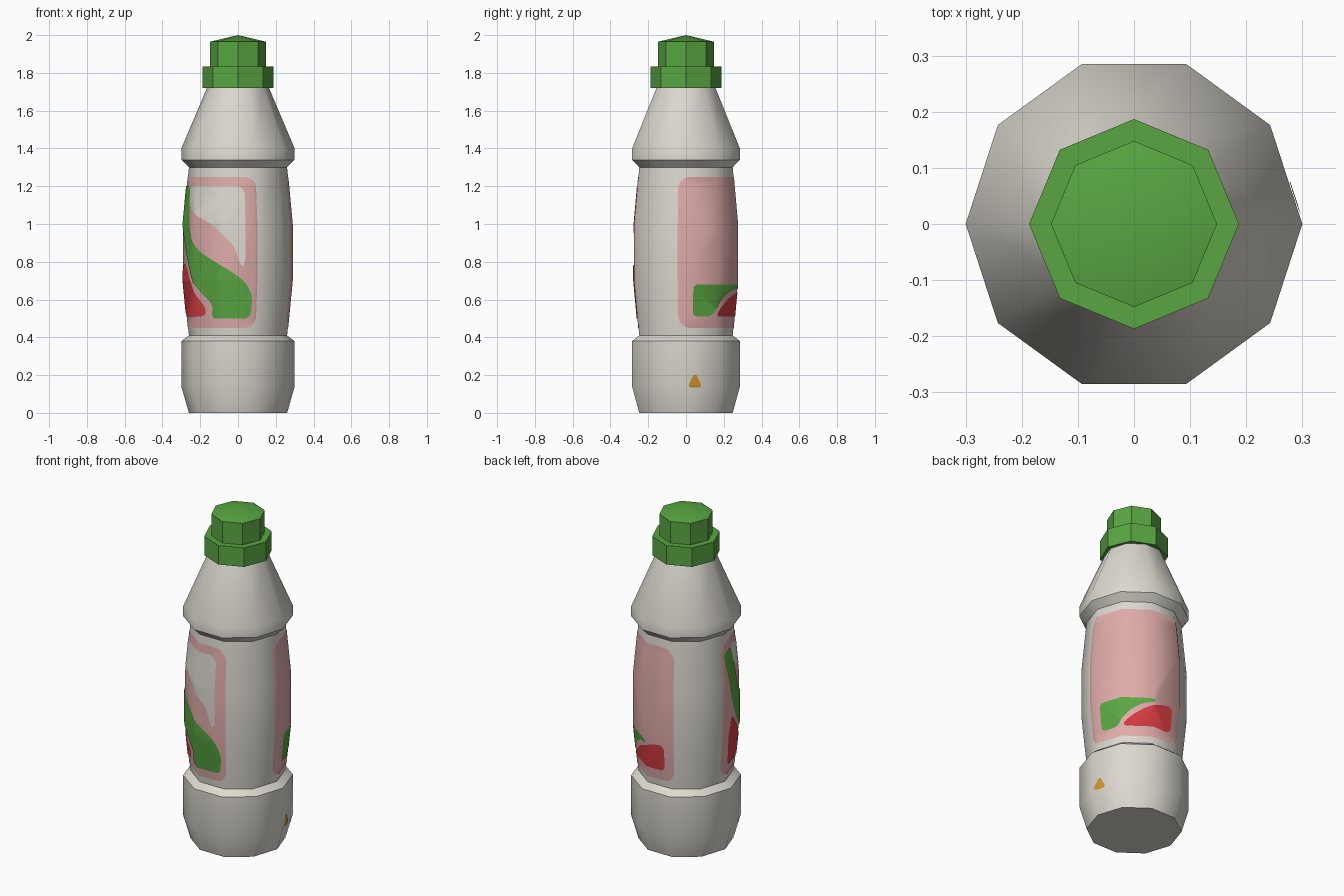
import bpy, bmesh, math

if "Cube" in bpy.data.objects:
    bpy.data.objects.remove(bpy.data.objects["Cube"])

SIDES = 10
ARC = 0.005          # surface length of one degree, used while drawing the label shapes
PROFILE = [(0.26, 0), (0.3, 0.14), (0.3, 0.38), (0.26, 0.41), (0.288, 0.7), (0.288, 1.0),
           (0.26, 1.3), (0.3, 1.34), (0.3, 1.4), (0.16, 1.73)]


def material(name, rgb):
    m = bpy.data.materials.new(name)
    m.diffuse_color = (*rgb, 1)
    m.use_nodes = True
    m.node_tree.nodes["Principled BSDF"].inputs["Base Color"].default_value = m.diffuse_color
    return m


WHITE = material("off_white", (0.72, 0.69, 0.63))
PINK = material("pale_pink", (0.73, 0.41, 0.40))
GREEN = material("leaf_green", (0.10, 0.38, 0.055))
RED = material("red", (0.68, 0.045, 0.055))
ORANGE = material("orange", (0.62, 0.30, 0.03))


def finish(bm, name, mat):
    mesh = bpy.data.meshes.new(name)
    bm.to_mesh(mesh)
    bm.free()
    mesh.materials.append(mat)
    ob = bpy.data.objects.new(name, mesh)
    bpy.context.collection.objects.link(ob)
    bpy.ops.object.select_all(action='DESELECT')
    ob.select_set(True)
    bpy.context.view_layer.objects.active = ob
    bpy.ops.object.shade_smooth_by_angle(angle=math.radians(40))
    return ob


def lathe(name, profile, sides, mat):
    """Closed turned shape from (radius, height) points; a zero radius makes a tip."""
    bm = bmesh.new()
    rings = []
    for r, z in profile:
        n = sides if r else 1
        rings.append([bm.verts.new((r * math.cos(math.tau * i / sides),
                                    r * math.sin(math.tau * i / sides), z)) for i in range(n)])
    for a, b in zip(rings, rings[1:]):
        for i in range(sides):
            j = (i + 1) % sides
            bm.faces.new([a[i], a[j], b[0]] if len(b) == 1 else [a[i], a[j], b[j], b[i]])
    for ring in (rings[0], rings[-1]):
        if len(ring) > 1:
            bm.faces.new(ring)
    bmesh.ops.recalc_face_normals(bm, faces=bm.faces)
    return finish(bm, name, mat)


def radius(z):
    for (r0, z0), (r1, z1) in zip(PROFILE, PROFILE[1:]):
        if z0 <= z <= z1:
            return r0 + (r1 - r0) * (z - z0) / (z1 - z0)


def rounded(pts, cut):
    out = []
    for i, p in enumerate(pts):
        for q in (pts[i - 1], pts[(i + 1) % len(pts)]):
            length = math.dist(p, q)
            t = min(0.25, cut / length)
            out.append((p[0] + (q[0] - p[0]) * t, p[1] + (q[1] - p[1]) * t))
    return out


def decal(name, pts, centre, lift, mat, cut=0.03):
    """Thin shape drawn in (degrees from centre, height), wrapped on the body facets."""
    pts = [((centre + a) * ARC, z) for a, z in pts]
    pts = rounded(rounded(pts, cut), cut * 0.4)
    bm = bmesh.new()
    face = bm.faces.new([bm.verts.new((x, z, 0)) for x, z in pts])
    face.normal_update()
    if face.normal.z < 0:
        face.normal_flip()
    bmesh.ops.triangulate(bm, faces=bm.faces[:])
    step = 360 / SIDES
    cuts = [((k * step * ARC, 0, 0), (1, 0, 0)) for k in range(-1, SIDES)]
    cuts += [((0, z, 0), (0, 1, 0)) for _, z in PROFILE]
    for co, no in cuts:      # cut where the body bends
        bmesh.ops.bisect_plane(bm, geom=bm.verts[:] + bm.edges[:] + bm.faces[:],
                               dist=1e-6, plane_co=co, plane_no=no)
    for v in bm.verts:
        deg, z = v.co.x / ARC, v.co.y
        r = (radius(z) + lift) * math.cos(math.radians(step / 2)) \
            / math.cos(math.radians(deg % step - step / 2))
        v.co = (r * math.cos(math.radians(deg)), r * math.sin(math.radians(deg)), z)
    return finish(bm, name, mat)


# Bottle and cap
lathe("bottle_body", PROFILE, SIDES, WHITE)
lathe("cap", [(0.187, 1.72), (0.187, 1.835), (0.148, 1.835), (0.148, 1.965), (0, 2.0)], 8, GREEN)

# Label panels on opposite sides
FRONT, BACK = 231, 51
panel = [(-60, 0.45), (60, 0.45), (60, 1.25), (-60, 1.25)]
decal("front_label", panel, FRONT, 0.002, PINK, 0.04)
decal("back_label", panel, BACK, 0.002, PINK, 0.04)

# Front label artwork
decal("front_window", [(-40, 1.2), (47, 1.2), (47, 0.78), (41, 0.78), (36, 0.88), (13, 0.99),
                       (-15, 1.05), (-32, 1.1)], FRONT, 0.004, WHITE)
decal("front_green_swoosh", [(-57, 1.2), (-37, 1.2), (-31, 1.08), (-24, 0.94), (-6, 0.85),
                             (25, 0.77), (46, 0.7), (55, 0.62), (53, 0.5), (6, 0.5), (10, 0.57),
                             (-5, 0.63), (-23, 0.73), (-38, 0.84), (-50, 0.97)],
      FRONT, 0.006, GREEN, 0.02)
decal("front_red_patch", [(-51, 0.51), (-53, 0.72), (-46, 0.8), (-37, 0.77), (-22, 0.68),
                          (-9, 0.6), (0, 0.55), (-3, 0.51)], FRONT, 0.006, RED, 0.02)

# Back label artwork
decal("back_green_patch", [(-43, 0.51), (-21, 0.51), (-14, 0.56), (-5, 0.61), (10, 0.65),
                           (24, 0.66), (22, 0.68), (-43, 0.68)], BACK, 0.004, GREEN, 0.015)
decal("back_red_patch", [(-16, 0.51), (48, 0.51), (48, 0.67), (32, 0.66), (11, 0.62),
                         (-5, 0.57)], BACK, 0.004, RED, 0.02)

# Small warning mark near the base
decal("base_triangle", [(1, 0.135), (18, 0.135), (9.5, 0.215)], 0, 0.003, ORANGE, 0.015)
